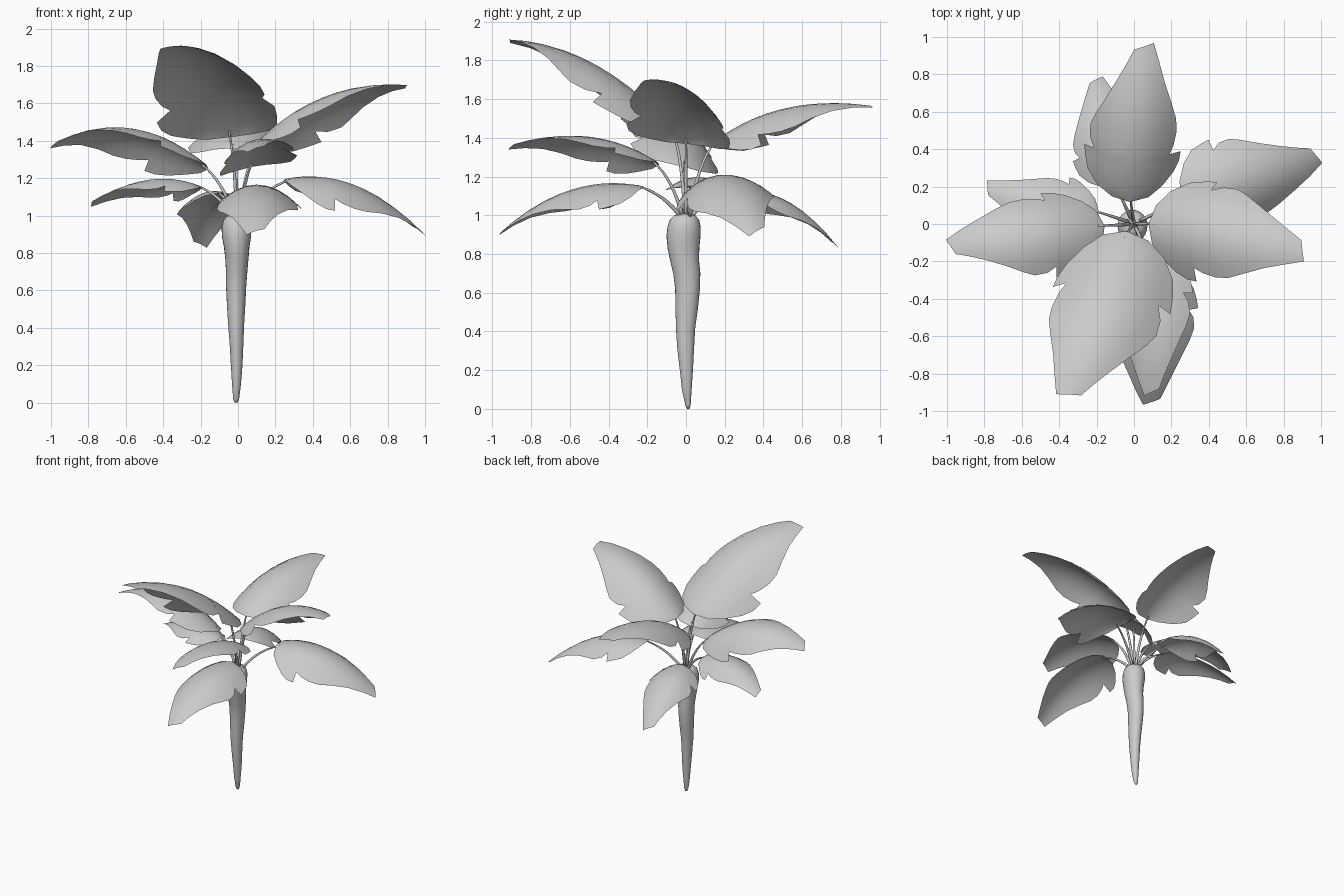
import bpy, bmesh, math
from mathutils import Vector, Quaternion

if "Cube" in bpy.data.objects:
    bpy.data.objects.remove(bpy.data.objects["Cube"])

UP = Vector((0, 0, 1))


def finish(bm, name):
    bmesh.ops.recalc_face_normals(bm, faces=bm.faces)
    me = bpy.data.meshes.new(name)
    bm.to_mesh(me)
    bm.free()
    ob = bpy.data.objects.new(name, me)
    bpy.context.collection.objects.link(ob)
    for p in me.polygons:
        p.use_smooth = True
    return ob


def tube(name, rings, n):
    """Skin a stack of ellipses: each ring is (centre, axis a, axis b)."""
    bm = bmesh.new()
    loops = [[bm.verts.new(c + a * math.cos(2 * math.pi * i / n) + b * math.sin(2 * math.pi * i / n))
              for i in range(n)] for c, a, b in rings]
    for p, q in zip(loops, loops[1:]):
        for i in range(n):
            bm.faces.new((p[i], p[(i + 1) % n], q[(i + 1) % n], q[i]))
    bm.faces.new(loops[0][::-1])
    bm.faces.new(loops[-1])
    return finish(bm, name)


# Tapered, slightly crooked root: z, centre x, centre y, radius x, radius y
ROOT = [(0.0, -.01, .012, .008, .006), (.02, -.01, .01, .016, .014), (.1, -.008, .004, .024, .025),
        (.2, -.007, .002, .031, .034), (.32, -.008, -.002, .037, .044), (.42, -.01, -.002, .043, .05),
        (.52, -.01, .004, .049, .058), (.62, -.01, .008, .054, .064), (.7, -.007, .004, .057, .07),
        (.77, -.006, -.008, .062, .075), (.83, -.007, -.013, .068, .082), (.89, -.008, -.013, .078, .088),
        (.94, -.008, -.01, .08, .086), (.975, -.007, -.008, .072, .076), (.998, -.005, -.006, .053, .056),
        (1.008, -.004, -.004, .026, .028)]
tube("root", [(Vector((x, y, z)), Vector((rx, 0, 0)), Vector((0, ry, 0)))
              for z, x, y, rx, ry in ROOT], 24)

# Leaf outline rows: midrib u, right (u, v), left (u, v), in units of leaf length
ROWS = [(0, (0, .01), (0, -.01)), (.04, (.015, .11), (.02, -.11)), (.1, (.07, .19), (.07, -.2)),
        (.17, (.15, .255), (.15, -.26)), (.23, (.23, .285), (.24, -.28)),
        (.29, (.31, .29), (.32, -.29)), (.33, (.315, .225), (.325, -.23)),
        (.4, (.38, .245), (.39, -.26)), (.49, (.48, .255), (.48, -.265)),
        (.58, (.58, .245), (.56, -.24)), (.68, (.69, .205), (.66, -.195)),
        (.8, (.81, .15), (.78, -.14)), (.9, (.92, .1), (.88, -.095)), (.99, (1.015, .05), (.965, -.06))]
STEPS = (0, .25, .5, .75, 1)


def bezier(a, c, b, t):
    return a * (1 - t) ** 2 + c * 2 * t * (1 - t) + b * t * t


def leaf(name, base, mid, tip, width=1.0, droop=2.0, roll=0):
    a, m, b = Vector(base), Vector(mid), Vector(tip)
    ctrl = m * 2 - (a + b) / 2
    length = (m - a).length + (b - m).length

    def place(u, v):
        tan = ((ctrl - a) * (1 - u) + (b - ctrl) * u).normalized()
        # positive roll lifts the left half of the leaf
        side = Quaternion(tan, math.radians(roll)) @ tan.cross(UP).normalized()
        v *= length * width
        return bezier(a, ctrl, b, u) + side * v - side.cross(tan) * (droop * v * v / length)

    bm = bmesh.new()
    grid = []
    for mu, (ru, rv), (lu, lv) in ROWS:
        pts = [(mu + (lu - mu) * s, lv * s) for s in STEPS[:0:-1]]
        pts += [(mu + (ru - mu) * s, rv * s) for s in STEPS]
        grid.append([bm.verts.new(place(u, v)) for u, v in pts])
    for p, q in zip(grid, grid[1:]):
        for i in range(len(p) - 1):
            bm.faces.new((p[i], p[i + 1], q[i + 1], q[i]))
    finish(bm, name + "_leaf")

    # Thin stem rising from the crown and bending into the leaf base
    start = Vector((a.x * .12, a.y * .12, .99))
    bend = Vector((a.x * .5, a.y * .5, .99 + (a.z - .99) * .75))
    end = place(.04, 0) - UP * .004
    rings = []
    for i in range(9):
        t = i / 8
        tan = ((bend - start) * (1 - t) + (end - bend) * t).normalized()
        s = tan.cross(Vector((.31, .95, .02))).normalized()
        r = .011 - .006 * t
        rings.append((bezier(start, bend, end, t), s * r, tan.cross(s) * r))
    tube(name + "_stem", rings, 8)


# Upper leaves
leaf("back_upper", (-.02, .12, 1.36), (0, .5, 1.55), (.06, .96, 1.565))
leaf("front_top", (-.04, -.04, 1.42), (-.17, -.47, 1.78), (-.36, -.92, 1.905), 1.04, 1.7, 9)
leaf("right_upper", (.08, 0, 1.37), (.47, -.03, 1.63), (.91, -.15, 1.695), 1.02, 1.8, -10)
leaf("left_upper", (-.16, -.01, 1.25), (-.57, -.04, 1.455), (-.99, -.12, 1.38), .92, 1.9, 17)
leaf("front_middle", (.07, -.14, 1.26), (.09, -.5, 1.4), (.09, -.91, 1.355), .92, 1.8, 13)
# Lower leaves
leaf("front_lower", (.1, -.22, 1.15), (.1, -.6, 1.13), (.09, -.96, .91), 1.04, 1.8)
leaf("right_lower", (.25, .13, 1.19), (.62, .23, 1.165), (.985, .365, .91), 1.04, 1.8, 9)
leaf("left_lower", (-.19, .07, 1.15), (-.47, .1, 1.19), (-.79, .2, 1.06), .98, 1.8, 8)
leaf("back_lower", (-.1, .2, 1.12), (-.16, .5, 1.085), (-.2, .78, .84), .98)
